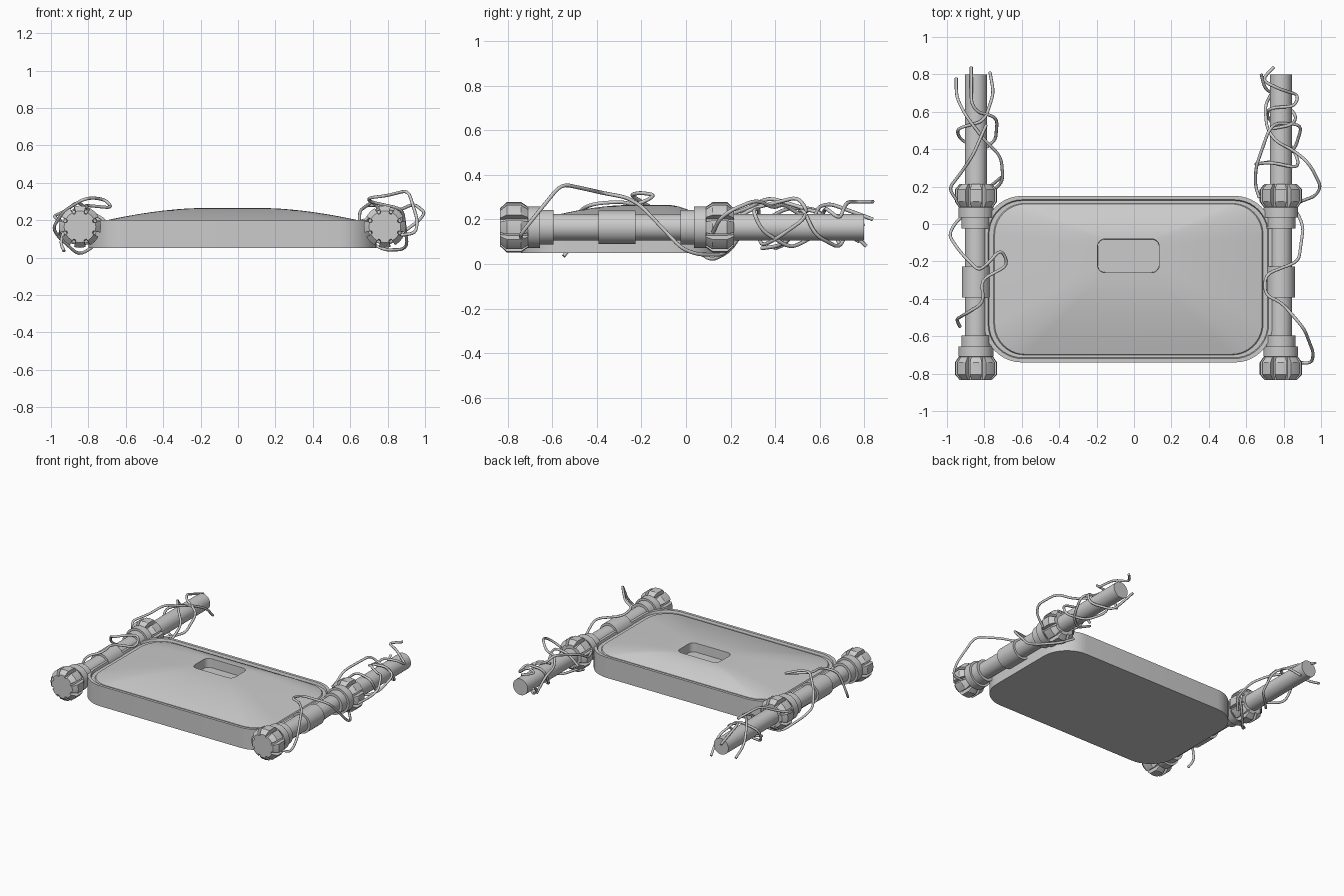
import bpy, bmesh, math
from mathutils import Vector

if "Cube" in bpy.data.objects:
    bpy.data.objects.remove(bpy.data.objects["Cube"])

ROD_Z = 0.165
MID_Y = -0.31          # fittings mirror about this y
RODS = {"left": -0.845, "right": 0.785}


def loft(name, rings, angle=30):
    """Skin a list of equal-length point rings and cap both ends."""
    bm = bmesh.new()
    vs = [[bm.verts.new(p) for p in r] for r in rings]
    n = len(vs[0])
    for a, b in zip(vs, vs[1:]):
        for i in range(n):
            j = (i + 1) % n
            bm.faces.new((a[i], a[j], b[j], b[i]))
    bm.faces.new(vs[0][::-1])
    bm.faces.new(vs[-1])
    bmesh.ops.recalc_face_normals(bm, faces=bm.faces)
    me = bpy.data.meshes.new(name)
    bm.to_mesh(me)
    bm.free()
    ob = bpy.data.objects.new(name, me)
    bpy.context.collection.objects.link(ob)
    bpy.ops.object.select_all(action='DESELECT')
    ob.select_set(True)
    bpy.context.view_layer.objects.active = ob
    bpy.ops.object.shade_smooth_by_angle(angle=math.radians(angle))
    return ob


def rounded_rect(cy, hx, hy, r, z, cx=-0.03, seg=10):
    pts = []
    for q, (sx, sy) in enumerate(((1, 1), (-1, 1), (-1, -1), (1, -1))):
        for k in range(seg + 1):
            a = math.pi / 2 * (q + k / seg)
            pts.append((cx + sx * (hx - r) + r * math.cos(a),
                        cy + sy * (hy - r) + r * math.sin(a), z))
    return pts


def lathe(name, x, profile, n=40):
    return loft(name, [[(x + r * math.cos(2 * math.pi * i / n), y,
                         ROD_Z + r * math.sin(2 * math.pi * i / n))
                        for i in range(n)] for y, r in profile])


def knob(name, x, profile):
    """Eight-lobed knob: each profile entry is y, lobe radius, groove radius."""
    rings = []
    for y, ro, ri in profile:
        ring = []
        for k in range(8):
            for off, r in ((-16, ro), (0, ro), (16, ro), (18, ri), (27, ri)):
                a = math.radians(45 * k + off)
                ring.append((x + r * math.cos(a), y, ROD_Z + r * math.sin(a)))
        rings.append(ring)
    return loft(name, rings, 20)


# Shallow tray body: wall, narrow rim, domed top, recessed pocket
CY = -0.295
rings = [rounded_rect(CY, .77, .445, .2, .05),
         rounded_rect(CY, .77, .445, .2, .2),
         rounded_rect(CY, .75, .425, .185, .2),
         rounded_rect(CY, .745, .42, .18, .183),
         rounded_rect(CY, .72, .405, .165, .183)]
for k in range(9):
    t = k / 8
    rings.append(rounded_rect(CY + (.125) * t, .715 + (.165 - .715) * t,
                              .402 + (.09 - .402) * t, .165 + (.04 - .165) * t,
                              .19 + .075 * (1 - (1 - t) ** 1.7)))
rings.append(rounded_rect(-0.17, .163, .088, .038, .2))
loft("tray_body", rings)

# Side rods with sleeve, stepped collars and lobed knobs
for side, x in RODS.items():
    lathe(side + "_rod", x, [(-0.815, .059), (0.8, .059)])
    lathe(side + "_sleeve", x, [(-0.392, .06), (-0.392, .075), (-0.226, .075), (-0.226, .06)])
    for end, s in (("front", 1), ("rear", -1)):
        def Y(y):
            return MID_Y + s * (y - MID_Y)
        lathe(f"{side}_{end}_collar", x,
              [(Y(y), r) for y, r in ((-.715, .07), (-.709, .093), (-.655, .093),
                                      (-.655, .078), (-.595, .078), (-.595, .058))])
        lathe(f"{side}_{end}_end_ring", x,
              [(Y(y), r) for y, r in ((-.835, .06), (-.835, .074), (-.7, .074), (-.7, .06))])
        knob(f"{side}_{end}_knob", x,
             [(Y(y), a, b) for y, a, b in ((-.835, .085, .073), (-.805, .113, .08),
                                           (-.74, .113, .08), (-.71, .092, .08))])


def wire(name, pts, r=.0085):
    """Thin bent wire with rounded corners."""
    P = [Vector(p) for p in pts]
    out = [P[0]]
    for a, b, c in zip(P, P[1:], P[2:]):
        d = min(.05, (a - b).length * .45, (c - b).length * .45)
        s, e = b + (a - b).normalized() * d, b + (c - b).normalized() * d
        for k in range(5):
            t = k / 4
            out.append(s * (1 - t) ** 2 + b * 2 * t * (1 - t) + e * t * t)
    out.append(P[-1])
    cu = bpy.data.curves.new(name, 'CURVE')
    cu.dimensions = '3D'
    cu.bevel_depth = r
    cu.bevel_resolution = 2
    cu.use_fill_caps = True
    sp = cu.splines.new('POLY')
    sp.points.add(len(out) - 1)
    for p, q in zip(sp.points, out):
        p.co = (*q, 1)
    sp.use_smooth = True
    bpy.context.collection.objects.link(bpy.data.objects.new(name, cu))


# Loose wires winding around the right rod
wire("right_front_wire", [(.87, -.74, .12), (.95, -.745, .13), (.96, -.69, .2), (.91, -.56, .36),
                          (.79, -.42, .33), (.70, -.38, .32), (.70, -.27, .3), (.88, -.2, .26),
                          (.905, -.02, .07), (.88, .05, .043), (.78, .17, .04), (.69, .2, .09)])
wire("right_long_wire", [(.89, .12, .14), (.97, .15, .2), (1., .2, .24), (.94, .32, .29),
                         (.86, .39, .25), (.76, .44, .27), (.71, .51, .22), (.70, .63, .2),
                         (.73, .69, .09)])
wire("right_loop_wire", [(.67, .14, .2), (.65, .2, .19), (.65, .3, .25), (.72, .5, .3), (.76, .54, .25),
                         (.9, .53, .2), (.86, .4, .11), (.78, .34, .08), (.65, .32, .15)])
wire("right_cross_wire", [(.65, .32, .17), (.73, .33, .25), (.87, .3, .24), (.88, .34, .15),
                          (.81, .47, .07), (.71, .57, .12), (.72, .62, .24), (.86, .63, .25),
                          (.88, .69, .2), (.78, .72, .28), (.68, .77, .28), (.75, .84, .28)])
wire("right_tip_wire", [(.68, .8, .18), (.70, .72, .14), (.76, .69, .07), (.87, .58, .13),
                        (.85, .53, .24), (.74, .51, .24)])

# Loose wires winding around the left rod
wire("left_front_wire", [(-.93, -.55, .035), (-.95, -.51, .08), (-.9, -.48, .24), (-.80, -.42, .27),
                         (-.82, -.3, .28), (-.67, -.22, .265), (-.71, -.13, .31), (-.78, -.21, .32),
                         (-.83, -.25, .31), (-.93, -.15, .25), (-.99, -.06, .16),
                         (-.96, .0, .11), (-.85, .11, .012), (-.77, .2, .06), (-.71, .25, .14)])
wire("left_outer_wire", [(-.95, .78, .1), (-.95, .68, .16), (-.9, .58, .25), (-.8, .45, .25),
                         (-.71, .36, .2), (-.70, .23, .14), (-.75, .18, .08)])
wire("left_middle_wire", [(-.87, .84, .2), (-.87, .65, .27), (-.84, .6, .26), (-.73, .57, .2),
                          (-.74, .45, .1), (-.79, .41, .08), (-.86, .34, .07)])
wire("left_tip_wire", [(-.77, .81, .08), (-.75, .7, .18), (-.8, .55, .25), (-.95, .51, .2),
                       (-.93, .45, .09), (-.82, .4, .07)])
wire("left_rear_wire", [(-.79, .53, .25), (-.86, .37, .3), (-.92, .28, .25), (-.99, .19, .22),
                        (-.95, .13, .2)])
